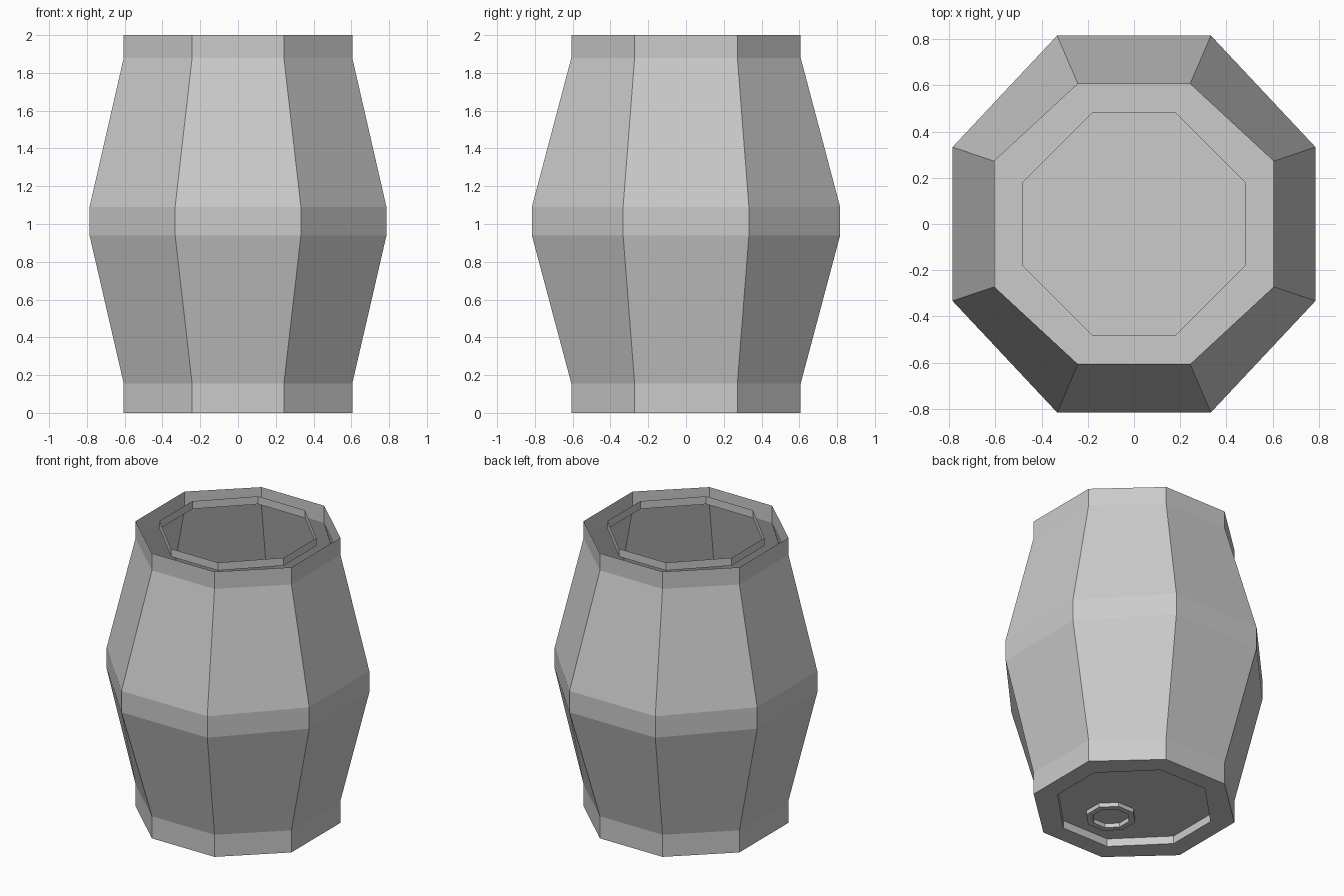
import bpy, bmesh, math

if "Cube" in bpy.data.objects:
    bpy.data.objects.remove(bpy.data.objects["Cube"], do_unlink=True)

grey = bpy.data.materials.new("plain_grey")
grey.use_nodes = True
grey.diffuse_color = (0.6, 0.6, 0.6, 1)
grey.node_tree.nodes["Principled BSDF"].inputs["Base Color"].default_value = (0.6, 0.6, 0.6, 1)


def octagon(x, y, flat_x, flat_y):
    """Eight corners, counter-clockwise; flat_x and flat_y are half lengths of the straight sides."""
    return [(x, -flat_y), (x, flat_y), (flat_x, y), (-flat_x, y),
            (-x, flat_y), (-x, -flat_y), (-flat_x, -y), (flat_x, -y)]


def skin(name, sections, close_start=False, close_end=False):
    """Join a stack of (outline, height) sections into a flat-faced shell."""
    bm = bmesh.new()
    rings = [[bm.verts.new((x, y, z)) for x, y in outline] for outline, z in sections]
    for low, high in zip(rings, rings[1:]):
        n = len(low)
        for i in range(n):
            j = (i + 1) % n
            bm.faces.new((low[i], low[j], high[j], high[i]))
    if close_start:
        bm.faces.new(rings[0][::-1])
    if close_end:
        bm.faces.new(rings[-1])
    mesh = bpy.data.meshes.new(name)
    bm.to_mesh(mesh)
    bm.free()
    mesh.materials.append(grey)
    obj = bpy.data.objects.new(name, mesh)
    bpy.context.collection.objects.link(obj)
    return obj


end = octagon(0.605, 0.607, 0.243, 0.272)
belly = octagon(0.786, 0.816, 0.333, 0.333)
inset = octagon(0.482, 0.482, 0.182, 0.182)
depth = 0.055

# Open-topped body with a recessed bottom
skin("barrel_body", [(inset, depth), (inset, 0), (end, 0), (end, 0.155),
                     (belly, 0.94), (belly, 1.09), (end, 1.88), (end, 2)],
     close_start=True)

# Thin loose hoop inside the open top
skin("top_hoop", [(inset, 2 - depth), (inset, 2)])


# Small raised ring on the recessed bottom
def small_octagon(r):
    flat = r * math.tan(math.pi / 8)
    return [(x, y - 0.23) for x, y in octagon(r, r, flat, flat)]


outer, inner = small_octagon(0.15), small_octagon(0.112)
skin("bung_ring", [(inner, depth), (inner, 0.026), (outer, 0.026), (outer, depth)])
